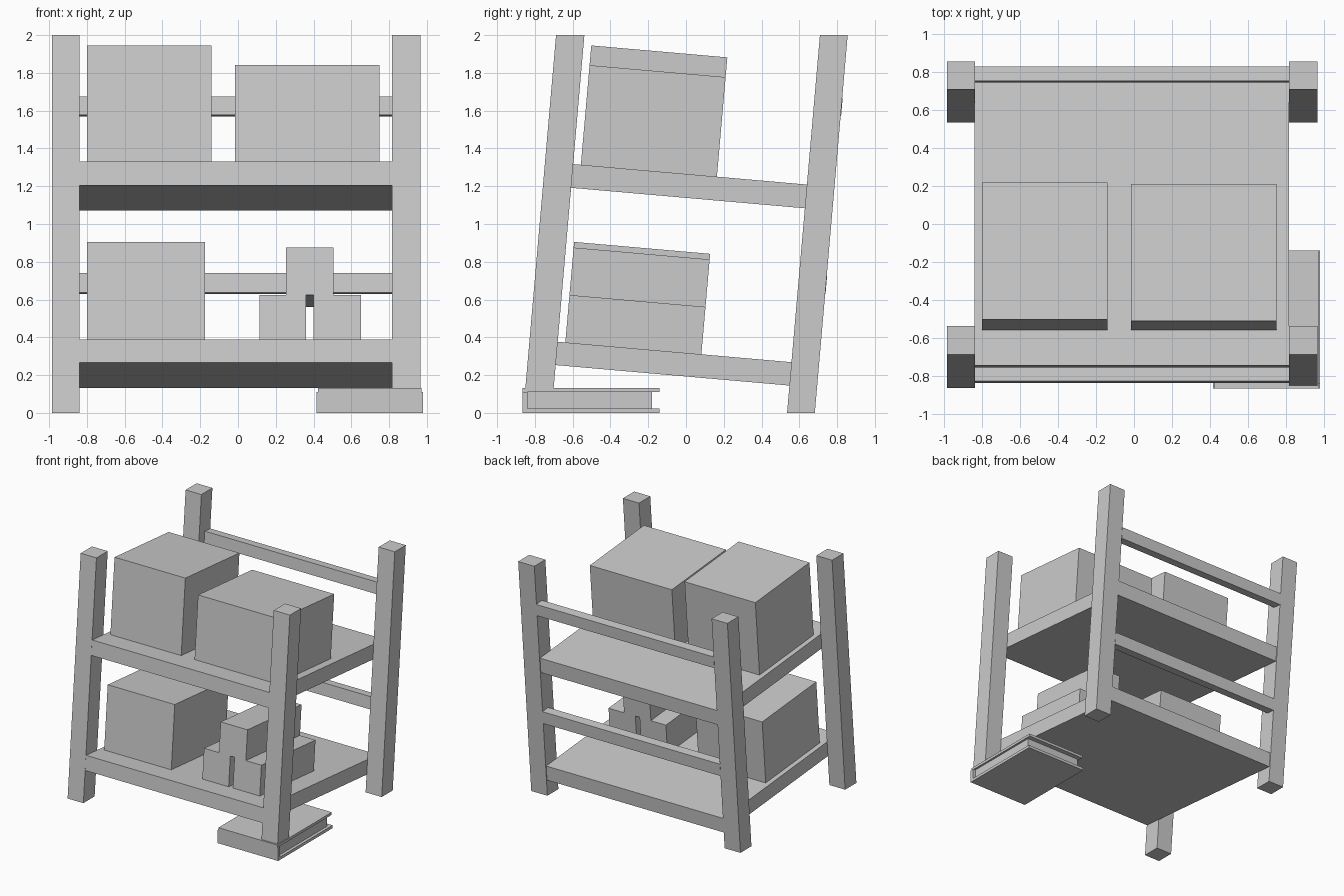
import bpy, bmesh
from math import radians
from mathutils import Matrix

if "Cube" in bpy.data.objects:
    bpy.data.objects.remove(bpy.data.objects["Cube"])

TILT = Matrix.Rotation(radians(-5), 4, 'X')


def block(name, x, y, z, tilted=True, top_y=None):
    """Box from (min, max) ranges; top_y gives a leaning box with level ends."""
    bm = bmesh.new()
    bmesh.ops.create_cube(bm, size=1)
    for v in bm.verts:
        top = v.co.z > 0
        yy = top_y if (top and top_y) else y
        v.co = (x[v.co.x > 0], yy[v.co.y > 0], z[top])
    if tilted:
        bm.transform(TILT)
    me = bpy.data.meshes.new(name)
    bm.to_mesh(me)
    bm.free()
    ob = bpy.data.objects.new(name, me)
    bpy.context.collection.objects.link(ob)
    return ob


# Leaning legs, cut level at both ends; the front right one stands on the book
for side, x in (("left", (-0.985, -0.838)), ("right", (0.815, 0.965))):
    for end, y in (("front", (-0.862, -0.712)), ("back", (0.535, 0.682))):
        z0 = 0.132 if (side, end) == ("right", "front") else 0.0
        low = tuple(v + 0.0868 * z0 for v in y)
        high = tuple(v + 0.174 for v in y)
        block(f"{end}_{side}_leg", x, low, (z0, 2.0), False, high)

# Shelf boards and back rails, in the tilted frame
SPAN = (-0.84, 0.817)
for level, z in (("lower", (0.192, 0.316)), ("upper", (1.134, 1.26))):
    block(f"{level}_shelf", SPAN, (-0.858, 0.672), z)
for level, z in (("lower", (0.692, 0.796)), ("upper", (1.636, 1.734))):
    block(f"{level}_back_rail", SPAN, (0.605, 0.681), z)

# Boxes standing on the shelves
DEPTH = (-0.669, 0.054)
block("upper_left_box", (-0.80, -0.14), DEPTH, (1.26, 1.894))
block("upper_right_box", (-0.015, 0.75), DEPTH, (1.26, 1.789))
block("lower_left_box", (-0.80, -0.175), DEPTH, (0.316, 0.85))
block("small_left_box", (0.115, 0.36), DEPTH, (0.316, 0.568))
block("small_right_box", (0.40, 0.65), DEPTH, (0.316, 0.568))
block("small_top_box", (0.255, 0.505), DEPTH, (0.568, 0.82))

# Book under the front right leg, spine to the front
block("book_bottom_cover", (0.415, 0.98), (-0.865, -0.14), (0, 0.024), False)
block("book_spine", (0.415, 0.98), (-0.865, -0.838), (0.024, 0.11), False)
block("book_top_cover", (0.423, 0.972), (-0.865, -0.14), (0.11, 0.132), False)
block("book_pages", (0.44, 0.955), (-0.838, -0.18), (0.024, 0.11), False)
